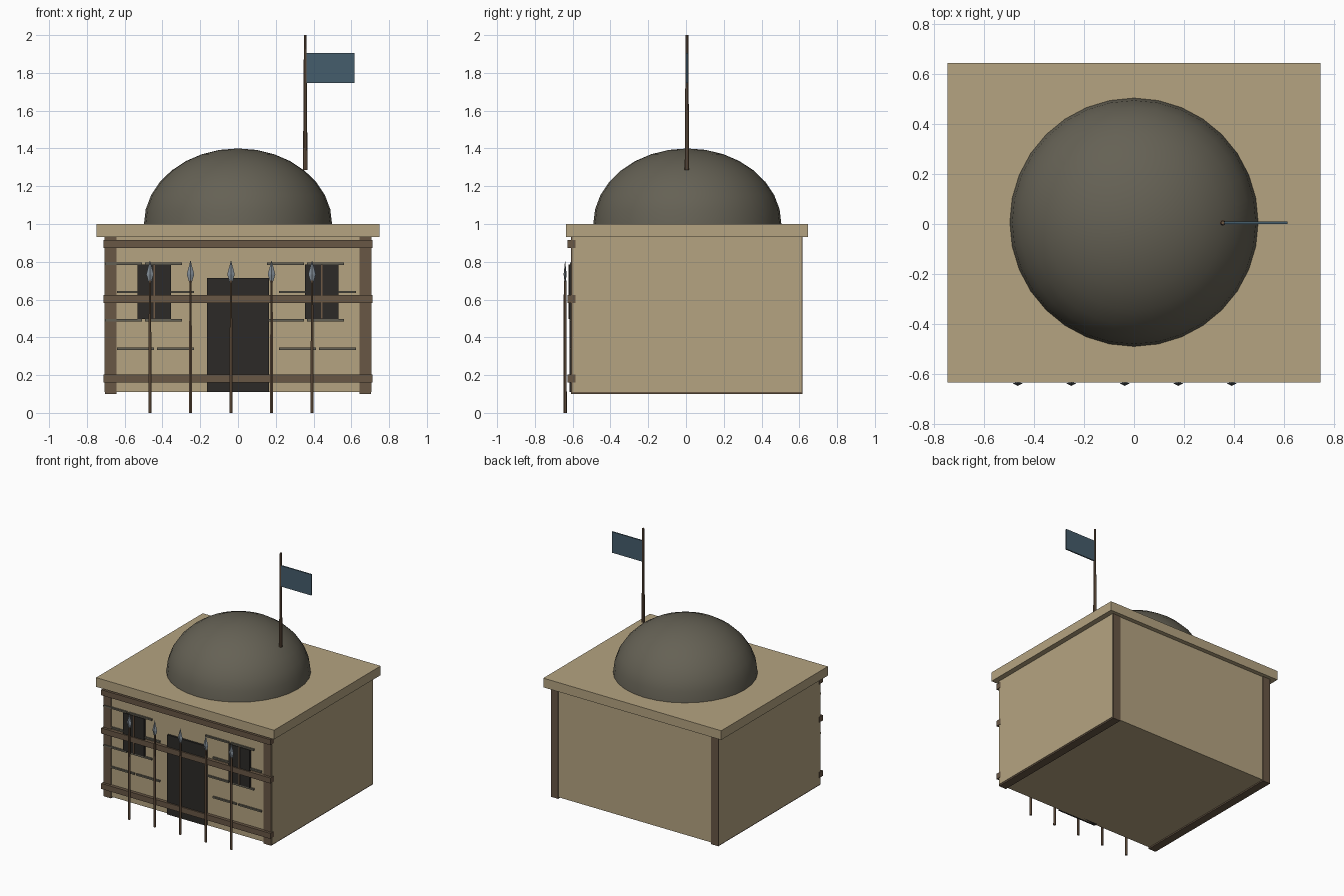
import bpy, bmesh, math

if "Cube" in bpy.data.objects:
    bpy.data.objects.remove(bpy.data.objects["Cube"])

CY = 0.005          # depth centre of the building
WALL_Y = CY - 0.61  # front wall plane


def material(name, rgb):
    m = bpy.data.materials.new(name)
    m.diffuse_color = (*rgb, 1)
    m.use_nodes = True
    m.node_tree.nodes["Principled BSDF"].inputs["Base Color"].default_value = m.diffuse_color
    return m


SAND = material("sandstone", (0.46, 0.37, 0.22))
WOOD = material("dark_wood", (0.14, 0.095, 0.06))
SHAFT = material("shaft_wood", (0.16, 0.10, 0.06))
DARK = material("dark_opening", (0.025, 0.023, 0.02))
GREY = material("dome_stone", (0.13, 0.12, 0.09))
SEAM = material("brick_seam", (0.13, 0.12, 0.09))
STEEL = material("steel", (0.22, 0.26, 0.30))
CLOTH = material("blue_cloth", (0.06, 0.11, 0.15))


def finish(name, bm, mat):
    me = bpy.data.meshes.new(name)
    bm.to_mesh(me)
    bm.free()
    ob = bpy.data.objects.new(name, me)
    bpy.context.collection.objects.link(ob)
    me.materials.append(mat)
    return ob


def box(name, x, y, z, mat):
    """Box from (min, max) pairs on each axis."""
    bm = bmesh.new()
    bmesh.ops.create_cube(bm, size=1)
    for v in bm.verts:
        for i, (a, b) in enumerate((x, y, z)):
            v.co[i] = a if v.co[i] < 0 else b
    return finish(name, bm, mat)


def cone(name, x, y, z0, z1, r0, r1, sides, mat):
    bm = bmesh.new()
    bmesh.ops.create_cone(bm, cap_ends=True, segments=sides, radius1=r0,
                          radius2=r1, depth=z1 - z0)
    bmesh.ops.translate(bm, verts=bm.verts, vec=(x, y, (z0 + z1) / 2))
    return finish(name, bm, mat)


def front_panel(name, x, z, proud, mat):
    """Thin box standing proud of the front wall."""
    return box(name, x, (WALL_Y - proud, WALL_Y + 0.02), z, mat)


# Main block and roof slab
box("body", (-0.708, 0.708), (CY - 0.607, CY + 0.607), (0.11, 0.94), SAND)
box("roof_slab", (-0.748, 0.748), (CY - 0.64, CY + 0.64), (0.93, 1.0), SAND)

# Full-depth timber frames showing at the corners and underneath
for s, side in ((-1, "left"), (1, "right")):
    xs = sorted((s * 0.642, s * 0.704))
    box(f"{side}_corner_frame", xs, (CY - 0.613, CY + 0.613), (0.10, 0.935), WOOD)

# Dome: squashed upper half of a sphere
bm = bmesh.new()
bmesh.ops.create_uvsphere(bm, u_segments=32, v_segments=16, radius=0.498)
bmesh.ops.delete(bm, geom=[v for v in bm.verts if v.co.z < -0.001], context='VERTS')
bmesh.ops.scale(bm, verts=bm.verts, vec=(1, 1, 0.4 / 0.498))
bmesh.ops.translate(bm, verts=bm.verts, vec=(0, CY + 0.002, 1.0))
for f in bm.faces:
    f.smooth = True
finish("dome", bm, GREY)

# Door, windows with centre bars
front_panel("door", (-0.163, 0.163), (0.11, 0.715), 0.012, DARK)
for s, side in ((-1, "left"), (1, "right")):
    xs = sorted((s * 0.355, s * 0.532))
    front_panel(f"{side}_window", xs, (0.498, 0.785), 0.014, DARK)
    c = s * 0.4435
    front_panel(f"{side}_window_bar", (c - 0.005, c + 0.005), (0.498, 0.785), 0.018, SHAFT)

# Horizontal timber beams across the front
for i, z in enumerate((0.182, 0.603, 0.894)):
    front_panel(f"front_beam_{i + 1}", (-0.711, 0.711), (z - 0.021, z + 0.021), 0.022, WOOD)

# Staggered brick seams
for row in range(4):
    z = 0.34 + 0.15 * row
    shift = 0.0 if row % 2 else 0.064
    for k, x in enumerate((-0.606, -0.394, 0.251, 0.463)):
        c = x + shift
        front_panel(f"seam_{row + 1}_{k + 1}", (c - 0.098, c + 0.098),
                    (z - 0.006, z + 0.006), 0.009, SEAM)

# Row of spears standing in front
SPEAR_Y = -0.640
for i in range(5):
    x = -0.466 + 0.2145 * i
    cone(f"spear_shaft_{i + 1}", x, SPEAR_Y, 0, 0.70, 0.009, 0.007, 6, SHAFT)
    bm = bmesh.new()
    ring = [bm.verts.new((x + dx, SPEAR_Y + dy, 0.733))
            for dx, dy in ((0.02, 0), (0, 0.008), (-0.02, 0), (0, -0.008))]
    top = bm.verts.new((x, SPEAR_Y, 0.808))
    low = bm.verts.new((x, SPEAR_Y, 0.67))
    for k in range(4):
        a, b = ring[k], ring[(k + 1) % 4]
        bm.faces.new((a, b, top))
        bm.faces.new((b, a, low))
    finish(f"spear_head_{i + 1}", bm, STEEL)

# Flag on a tapered pole
cone("flag_pole", 0.356, CY, 1.286, 2.0, 0.012, 0.007, 8, SHAFT)
box("flag", (0.36, 0.616), (CY - 0.005, CY + 0.005), (1.746, 1.905), CLOTH)
